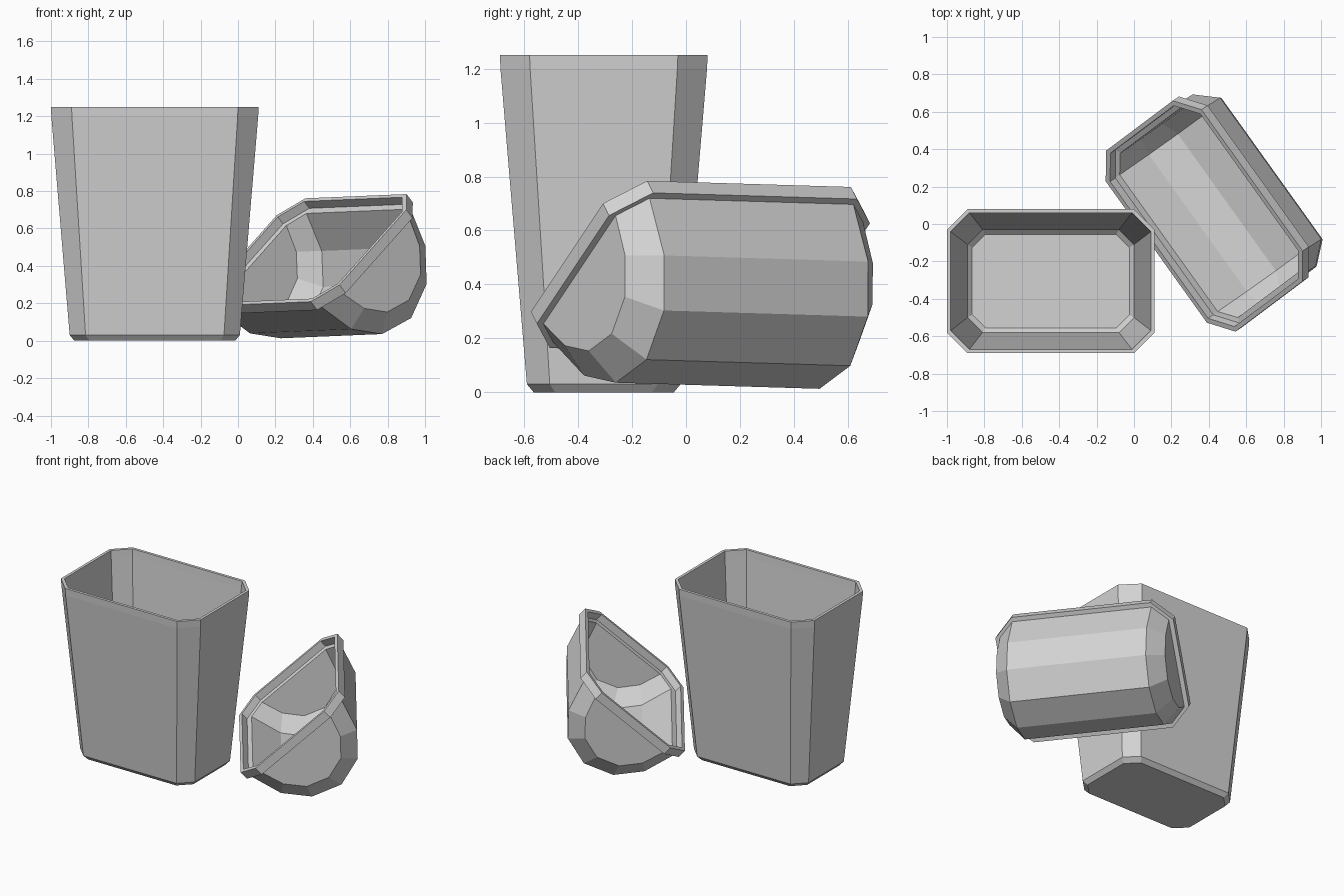
import bpy, bmesh
from math import radians
from mathutils import Matrix

cube = bpy.data.objects.get("Cube")
if cube:
    bpy.data.objects.remove(cube, do_unlink=True)

GREY = (0.65, 0.65, 0.65, 1)
grey = bpy.data.materials.new("light_grey_plastic")
grey.use_nodes = True
grey.diffuse_color = GREY
grey.node_tree.nodes["Principled BSDF"].inputs["Base Color"].default_value = GREY


def octagon(bm, hx, hy, c, z):
    """Ring of verts: a rectangle with cut corners."""
    quarter = [(-hx, hy - c), (-hx + c, hy), (hx - c, hy), (hx, hy - c)]
    pts = quarter + [(-x, -y) for x, y in quarter]
    return [bm.verts.new((x, y, z)) for x, y in pts]


def bridge(bm, rings):
    for a, b in zip(rings, rings[1:]):
        for i in range(len(a)):
            j = (i + 1) % len(a)
            bm.faces.new((a[i], a[j], b[j], b[i]))


def finish(bm, name, matrix):
    bmesh.ops.recalc_face_normals(bm, faces=bm.faces)
    mesh = bpy.data.meshes.new(name)
    bm.to_mesh(mesh)
    bm.free()
    mesh.materials.append(grey)
    obj = bpy.data.objects.new(name, mesh)
    obj.matrix_world = matrix
    bpy.context.collection.objects.link(obj)


# Bin: outside from the base up, over the rim, and down inside to the floor
bm = bmesh.new()
profile = [(0.43, 0.26, 0.08, 0), (0.455, 0.285, 0.085, 0.03),
           (0.553, 0.383, 0.11, 1.2), (0.555, 0.385, 0.11, 1.25),
           (0.535, 0.365, 0.10, 1.25), (0.532, 0.362, 0.10, 1.2),
           (0.445, 0.275, 0.08, 0.06), (0.42, 0.25, 0.07, 0.035)]
rings = [octagon(bm, *p) for p in profile]
bridge(bm, rings)
bm.faces.new(rings[0])
bm.faces.new(rings[-1])
finish(bm, "bin_body", Matrix.Translation((-0.445, -0.305, 0)))


def dome(bm, arc, half, cap_half, cap_scale, top):
    """Faceted barrel half with bevelled ends; returns its open edge ring."""
    full = [(w, -d) for w, d in arc]
    full += [(-w, z) for w, z in reversed(full[:-1])]
    small = [(w * cap_scale, z * cap_scale) for w, z in full]
    small[0], small[-1] = (small[0][0], top), (small[-1][0], top)
    stations = [(-cap_half, small), (-half, full), (half, full), (cap_half, small)]
    cols = [[bm.verts.new((x, w, z)) for w, z in pts] for x, pts in stations]
    for a, b in zip(cols, cols[1:]):
        for i in range(len(a) - 1):
            bm.faces.new((a[i], a[i + 1], b[i + 1], b[i]))
    bm.faces.new(cols[0])
    bm.faces.new(cols[-1])
    return [c[0] for c in cols] + [c[-1] for c in reversed(cols)]


# Lid: outer dome, stepped lip, inner ledge and inner dome in one shell
bm = bmesh.new()
arc = [(0.40, 0.06), (0.333, 0.285), (0.2, 0.44), (0, 0.505)]
inner_arc = [(w * 0.93, d * 0.95) for w, d in arc]
outer_edge = dome(bm, arc, 0.465, 0.565, 0.75, -0.06)
inner_edge = dome(bm, inner_arc, 0.45, 0.54, 0.75, -0.057)
bridge(bm, [outer_edge,
            octagon(bm, 0.595, 0.43, 0.13, -0.06),
            octagon(bm, 0.595, 0.43, 0.13, 0),
            octagon(bm, 0.57, 0.405, 0.12, 0),
            octagon(bm, 0.57, 0.405, 0.12, -0.05),
            inner_edge])

# The lid lies on its dome beside the bin, opening turned up and sideways
pose = (Matrix.Translation((0.375, 0.042, 0.485))
        @ Matrix.Rotation(radians(-54.4), 4, 'Z')
        @ Matrix.Rotation(radians(-1.4), 4, 'Y')
        @ Matrix.Rotation(radians(42), 4, 'X'))
finish(bm, "bin_lid", pose)
